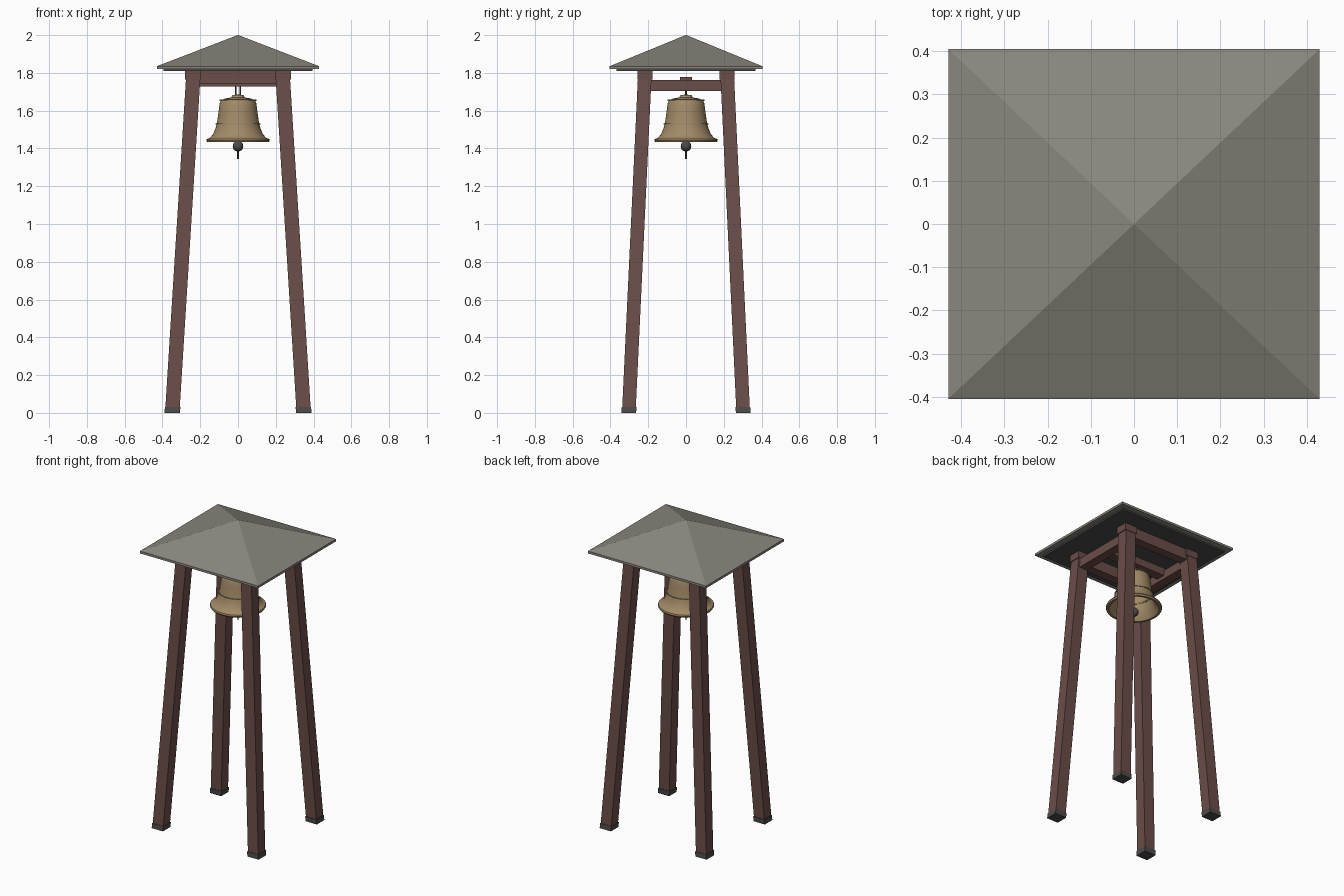
import bpy, bmesh, math

cube = bpy.data.objects.get("Cube")
if cube:
    bpy.data.objects.remove(cube, do_unlink=True)


def material(name, rgb):
    m = bpy.data.materials.new(name)
    m.use_nodes = True
    m.diffuse_color = (*rgb, 1)
    m.node_tree.nodes["Principled BSDF"].inputs["Base Color"].default_value = (*rgb, 1)
    return m


WOOD = material("red_brown_wood", (0.145, 0.075, 0.066))
ROOF = material("warm_grey_roof", (0.25, 0.24, 0.205))
DARK = material("dark_grey", (0.07, 0.07, 0.068))
BRONZE = material("bell_bronze", (0.36, 0.255, 0.135))


def finish(name, bm, mat, smooth=False):
    bmesh.ops.recalc_face_normals(bm, faces=bm.faces)
    mesh = bpy.data.meshes.new(name)
    bm.to_mesh(mesh)
    bm.free()
    ob = bpy.data.objects.new(name, mesh)
    bpy.context.collection.objects.link(ob)
    mesh.materials.append(mat)
    if smooth:
        bpy.ops.object.select_all(action='DESELECT')
        ob.select_set(True)
        bpy.context.view_layer.objects.active = ob
        bpy.ops.object.shade_smooth_by_angle(angle=math.radians(35))
    return ob


def prism(name, low, high, mat):
    """Box whose ends are rectangles (x, y, z, half width, half depth)."""
    bm = bmesh.new()
    rings = []
    for x, y, z, w, d in (low, high):
        rings.append([bm.verts.new((x + sx * w, y + sy * d, z))
                      for sx, sy in ((-1, -1), (1, -1), (1, 1), (-1, 1))])
    bm.faces.new(rings[0])
    bm.faces.new(rings[1])
    for i in range(4):
        j = (i + 1) % 4
        bm.faces.new((rings[0][i], rings[0][j], rings[1][j], rings[1][i]))
    return finish(name, bm, mat)


def box(name, x, y, z0, z1, w, d, mat):
    return prism(name, (x, y, z0, w, d), (x, y, z1, w, d), mat)


def lathe(name, profile, mat, steps=40):
    bm = bmesh.new()
    vs = [bm.verts.new((r, 0, z)) for r, z in profile]
    es = [bm.edges.new(p) for p in zip(vs, vs[1:])]
    bmesh.ops.spin(bm, geom=vs + es, cent=(0, 0, 0), axis=(0, 0, 1),
                   angle=math.tau, steps=steps)
    bmesh.ops.remove_doubles(bm, verts=bm.verts, dist=0.0002)
    return finish(name, bm, mat, True)


def rod(name, x, z0, z1, r, mat):
    ob = lathe(name, [(0, z0), (r, z0), (r, z1), (0, z1)], mat, 12)
    ob.location.x = x
    return ob


# Four splayed legs with metal feet and square heads
for sx, side in ((1, "left"), (-1, "right")):
    for sy, end in ((-1, "front"), (1, "back")):
        tag = f"{end}_{side}"
        prism("leg_" + tag, (sx * .347, sy * .302, .02, .038, .036),
              (sx * .235, sy * .217, 1.81, .038, .036), WOOD)
        prism("foot_" + tag, (sx * .348, sy * .303, 0, .041, .039),
              (sx * .346, sy * .301, .032, .041, .039), DARK)
        box("leg_head_" + tag, sx * .238, sy * .218, 1.765, 1.815, .043, .04, WOOD)

# Beams joining the leg heads, and the beam carrying the bell
for s, end, side in ((-1, "front", "right"), (1, "back", "left")):
    box("beam_" + end, 0, s * .217, 1.74, 1.81, .24, .03, WOOD)
    box("beam_" + side, s * .237, 0, 1.705, 1.762, .03, .215, WOOD)
box("bell_beam", 0, 0, 1.728, 1.778, .24, .031, WOOD)

# Roof: dark ceiling board, eave edge and pyramid
box("ceiling", 0, 0, 1.81, 1.822, .395, .368, DARK)
box("roof_eave", 0, 0, 1.82, 1.835, .43, .405, ROOF)
prism("roof", (0, 0, 1.835, .43, .405), (0, 0, 2.0, .002, .002), ROOF)

# Open bell with flared lip and hollow inside
lathe("bell", [(0, 1.685), (.028, 1.683), (.036, 1.67), (.07, 1.664), (.09, 1.655),
               (.097, 1.64), (.102, 1.60), (.109, 1.55), (.118, 1.51), (.132, 1.475),
               (.15, 1.455), (.165, 1.45), (.168, 1.442), (.164, 1.433), (.15, 1.433),
               (.125, 1.465), (.108, 1.51), (.093, 1.6), (.085, 1.64), (0, 1.652)], BRONZE)
for label, r, z in (("shoulder", .094, 1.655), ("waist", .113, 1.53)):
    lathe("bell_ring_" + label, [(r - .01, z + .004), (r + .005, z + .003),
                                 (r + .005, z - .003), (r - .01, z - .004)], BRONZE)

# Hangers and clapper
for s, side in ((1, "left"), (-1, "right")):
    rod("hanger_" + side, s * .013, 1.675, 1.735, .004, DARK)
rod("clapper_rod", 0, 1.345, 1.65, .004, DARK)
ball = [(.028 * math.sin(math.pi * i / 10), 1.412 - .028 * math.cos(math.pi * i / 10))
        for i in range(11)]
lathe("clapper_ball", ball, DARK, 20)
